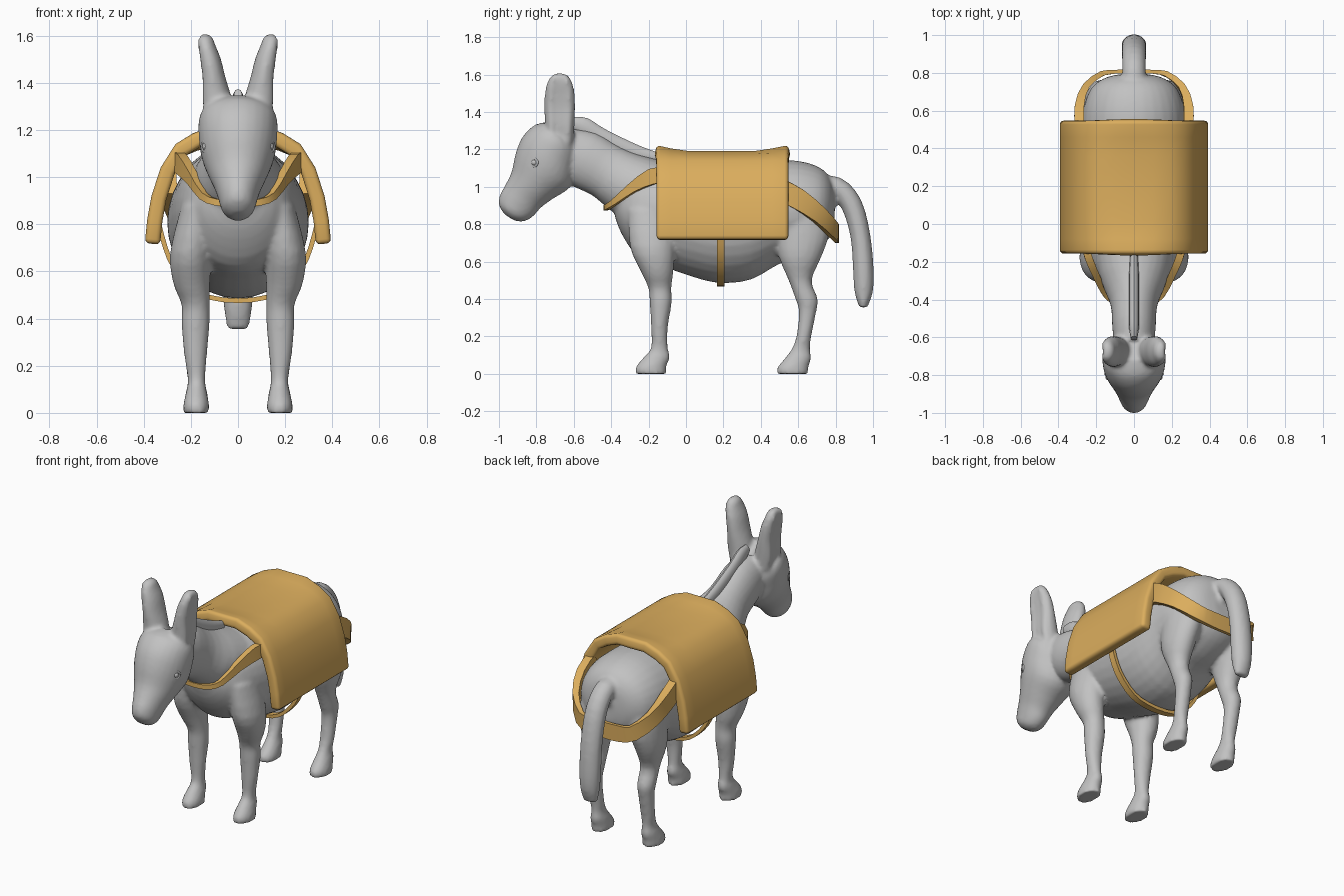
import bpy, bmesh, math
from mathutils import Vector

cube = bpy.data.objects.get("Cube")
if cube:
    bpy.data.objects.remove(cube, do_unlink=True)


def material(name, color):
    m = bpy.data.materials.new(name)
    m.use_nodes = True
    m.diffuse_color = (*color, 1)
    m.node_tree.nodes["Principled BSDF"].inputs["Base Color"].default_value = (*color, 1)
    return m


grey = material("grey hide", (0.54, 0.54, 0.54))
tan = material("tan leather", (0.71, 0.42, 0.11))


def spline(rows, steps):
    """Catmull-Rom interpolation of rows of numbers."""
    rows = [Vector(r) for r in rows]
    out = []
    for i in range(len(rows) - 1):
        a, b = rows[max(i - 1, 0)], rows[i]
        c, d = rows[i + 1], rows[min(i + 2, len(rows) - 1)]
        for k in range(steps):
            t = k / steps
            out.append(0.5 * (2 * b + (c - a) * t + (2 * a - 5 * b + 4 * c - d) * t * t
                              + (3 * b - a - 3 * c + d) * t ** 3))
    return out + [rows[-1]]


def loft(bm, rows, ref, axis=None, sides=20, steps=3, dent=None, box=False):
    """Skin rings along a path; each row is x, y, z, radius along ref, other radius."""
    rows = spline(rows, steps)
    pts = [Vector(r[:3]) for r in rows]
    rings = []
    for i, r in enumerate(rows):
        t = Vector(axis) if axis else pts[min(i + 1, len(pts) - 1)] - pts[max(i - 1, 0)]
        t.normalize()
        u = Vector(ref)
        u = (u - t * u.dot(t)).normalized()
        v = t.cross(u)
        ring = []
        for k in range(4 if box else sides):
            a = 2 * math.pi * (k + (0.5 if box else 0)) / (4 if box else sides)
            s = 1.414 if box else 1
            ca, sa = math.cos(a) * s, math.sin(a) * s
            if dent:
                ca *= dent(ca)
            ring.append(bm.verts.new(pts[i] + u * ca * max(r[3], 0.002) + v * sa * max(r[4], 0.002)))
        rings.append(ring)
    n = len(rings[0])
    for p, q in zip(rings, rings[1:]):
        for k in range(n):
            bm.faces.new((p[k], p[(k + 1) % n], q[(k + 1) % n], q[k]))
    bm.faces.new(rings[0])
    bm.faces.new(rings[-1])


def finish(bm, name, mat, angle=40, recalc=True):
    if recalc:
        bmesh.ops.recalc_face_normals(bm, faces=bm.faces)
    me = bpy.data.meshes.new(name)
    bm.to_mesh(me)
    bm.free()
    me.materials.append(mat)
    ob = bpy.data.objects.new(name, me)
    bpy.context.collection.objects.link(ob)
    bpy.ops.object.select_all(action='DESELECT')
    ob.select_set(True)
    bpy.context.view_layer.objects.active = ob
    bpy.ops.object.shade_smooth_by_angle(angle=math.radians(angle))
    return ob


X, Y, Z = (1, 0, 0), (0, 1, 0), (0, 0, 1)
bm = bmesh.new()

# Barrel of the body: y, centre height, half width, half height
barrel = [(-.38, .9, .07, .06), (-.34, .88, .15, .14), (-.25, .86, .22, .24),
          (-.1, .85, .265, .285), (.08, .82, .29, .315), (.2, .807, .3, .322),
          (.35, .82, .295, .315), (.5, .865, .277, .277), (.62, .88, .265, .255),
          (.72, .89, .225, .21), (.775, .89, .15, .15), (.795, .88, .06, .08)]
loft(bm, [(0, y, z, a, b) for y, z, a, b in barrel], X, Y, sides=32)

# Neck
neck = [(-.08, .94, .22, .18), (-.28, 1.0, .18, .175), (-.42, 1.08, .125, .15),
        (-.55, 1.15, .115, .155), (-.66, 1.2, .1, .12)]
loft(bm, [(0, *r) for r in neck], X, sides=28)

# Head, from the poll down to the muzzle
head = [(-.67, 1.315, .09, .06), (-.69, 1.26, .16, .135), (-.73, 1.18, .167, .168),
        (-.765, 1.09, .155, .172), (-.82, 1.01, .124, .133), (-.87, .95, .096, .113),
        (-.905, .9, .08, .106), (-.932, .86, .065, .082), (-.944, .836, .03, .035)]
loft(bm, [(0, *r) for r in head], X, (0, -.54, -.84), sides=28)

# Tail
tail = [(.68, 1.01, .06, .045), (.8, 1.0, .062, .056), (.885, .905, .065, .058),
        (.932, .74, .066, .054), (.948, .56, .066, .056), (.95, .44, .06, .05),
        (.948, .355, .045, .022)]
loft(bm, [(0, *r) for r in tail], X, sides=14)

# Legs and ears, on both sides
front_leg = [(.17, -.19, .88, .07, .12), (.2, -.18, .68, .088, .12), (.197, -.155, .55, .078, .088),
             (.18, -.14, .46, .06, .062), (.18, -.135, .38, .06, .059), (.18, -.142, .25, .049, .045),
             (.176, -.142, .14, .037, .045), (.176, -.155, .09, .044, .07),
             (.177, -.186, .04, .054, .081), (.177, -.188, 0, .056, .083)]
hind_leg = [(.15, .6, .92, .1, .15), (.17, .62, .75, .095, .145), (.185, .61, .62, .08, .112),
            (.18, .61, .5, .056, .062), (.18, .645, .4, .053, .06), (.18, .65, .33, .046, .046),
            (.178, .63, .2, .042, .04), (.176, .613, .13, .037, .05),
            (.176, .6, .085, .046, .07), (.177, .572, .035, .054, .083), (.177, .57, 0, .056, .084)]
ear = [(.085, 1.23, .065, .075), (.095, 1.32, .072, .079), (.108, 1.42, .056, .083),
       (.122, 1.5, .05, .08), (.136, 1.555, .042, .068), (.141, 1.59, .034, .048),
       (.142, 1.607, .016, .02)]
for s in (1, -1):
    for leg in (front_leg, hind_leg):
        loft(bm, [(s * r[0], *r[1:]) for r in leg], X, (0, 0, -1))
    loft(bm, [(s * x, -.675, z, a, b) for x, z, a, b in ear], X, Z,
         dent=lambda c, s=s: 0.7 if c * s > 0.85 else 1)

# Fuse the animal into one soft skin
body = finish(bm, "body", grey, 60)
remesh = body.modifiers.new("fuse", 'REMESH')
remesh.mode = 'VOXEL'
remesh.voxel_size = 0.012
remesh.use_smooth_shade = True
soft = body.modifiers.new("soften", 'SMOOTH')
soft.factor = 0.5
soft.iterations = 5

# Mane ridge
bm = bmesh.new()
mane = [(-.605, 1.345, .018, .03), (-.55, 1.322, .026, .05), (-.48, 1.278, .027, .05),
        (-.4, 1.235, .027, .05), (-.27, 1.18, .026, .045), (-.16, 1.155, .02, .03)]
loft(bm, [(0, *r) for r in mane], X, sides=12)
finish(bm, "mane", grey)

# Eyes: lid ring and eyeball
for s, side in ((1, "left"), (-1, "right")):
    bpy.ops.mesh.primitive_uv_sphere_add(segments=16, ring_count=10, radius=.018,
                                         location=(s * .134, -.81, 1.13))
    ball = bpy.context.object
    ball.name = side + "_eye"
    bpy.ops.mesh.primitive_torus_add(major_radius=.022, minor_radius=.006, major_segments=16,
                                     minor_segments=6, location=(s * .14, -.812, 1.13),
                                     rotation=(0, math.pi / 2, -s * .6))
    lid = bpy.context.object
    lid.name = side + "_eyelid"
    for ob in (ball, lid):
        ob.data.materials.append(grey)
        ob.data.polygons.foreach_set("use_smooth", [True] * len(ob.data.polygons))

# Saddle pad: arched profile, raised along the top of its front and back edges
half = [(.395, .72), (.385, .82), (.367, .92), (.328, 1.04), (.265, 1.14), (.19, 1.175), (.1, 1.19)]
arch = [(-x, z) for x, z in half] + [(0, 1.19)] + half[::-1]
bm = bmesh.new()
grid = []
for y, lift in ((-.157, .032), (-.08, .015), (.02, 0), (.19, 0), (.36, 0), (.46, .015), (.547, .032)):
    grid.append([bm.verts.new((x, y, z + lift * min(1, max(0, 2.3 - abs(x) / .1)))) for x, z in arch])
for p, q in zip(grid, grid[1:]):
    for k in range(len(arch) - 1):
        bm.faces.new((p[k], p[k + 1], q[k + 1], q[k]))
pad = finish(bm, "saddle_pad", tan, 50, recalc=False)
solid = pad.modifiers.new("thickness", 'SOLIDIFY')
solid.thickness = .065
solid.offset = -1
bevel = pad.modifiers.new("round_edges", 'BEVEL')
bevel.width = .02
bevel.segments = 3
bevel.limit_method = 'ANGLE'
bevel.angle_limit = math.radians(60)


# Straps: half paths mirrored through the middle
def strap(name, rows, ref):
    b = bmesh.new()
    loft(b, rows + [(-r[0], *r[1:]) for r in rows[-2::-1]], ref, steps=2, box=True)
    finish(b, name, tan)


strap("chest_strap", [(.262, -.1, 1.065, .042, .02), (.24, -.18, 1.055, .042, .02),
                      (.195, -.285, .995, .026, .018), (.148, -.38, .92, .016, .013),
                      (.09, -.418, .893, .014, .012), (0, -.43, .888, .014, .012)], Z)
strap("rump_strap", [(.285, .5, .985, .06, .025), (.29, .6, .935, .055, .025),
                     (.265, .71, .85, .045, .018), (.185, .788, .77, .045, .014),
                     (.1, .806, .752, .05, .01), (0, .808, .75, .05, .01)], Z)
strap("girth_strap", [(.335, .185, .8, .02, .01), (.308, .185, .7, .02, .01),
                      (.27, .185, .615, .02, .01), (.2, .185, .535, .02, .01),
                      (.12, .185, .49, .02, .01), (0, .185, .476, .02, .01)], Y)
